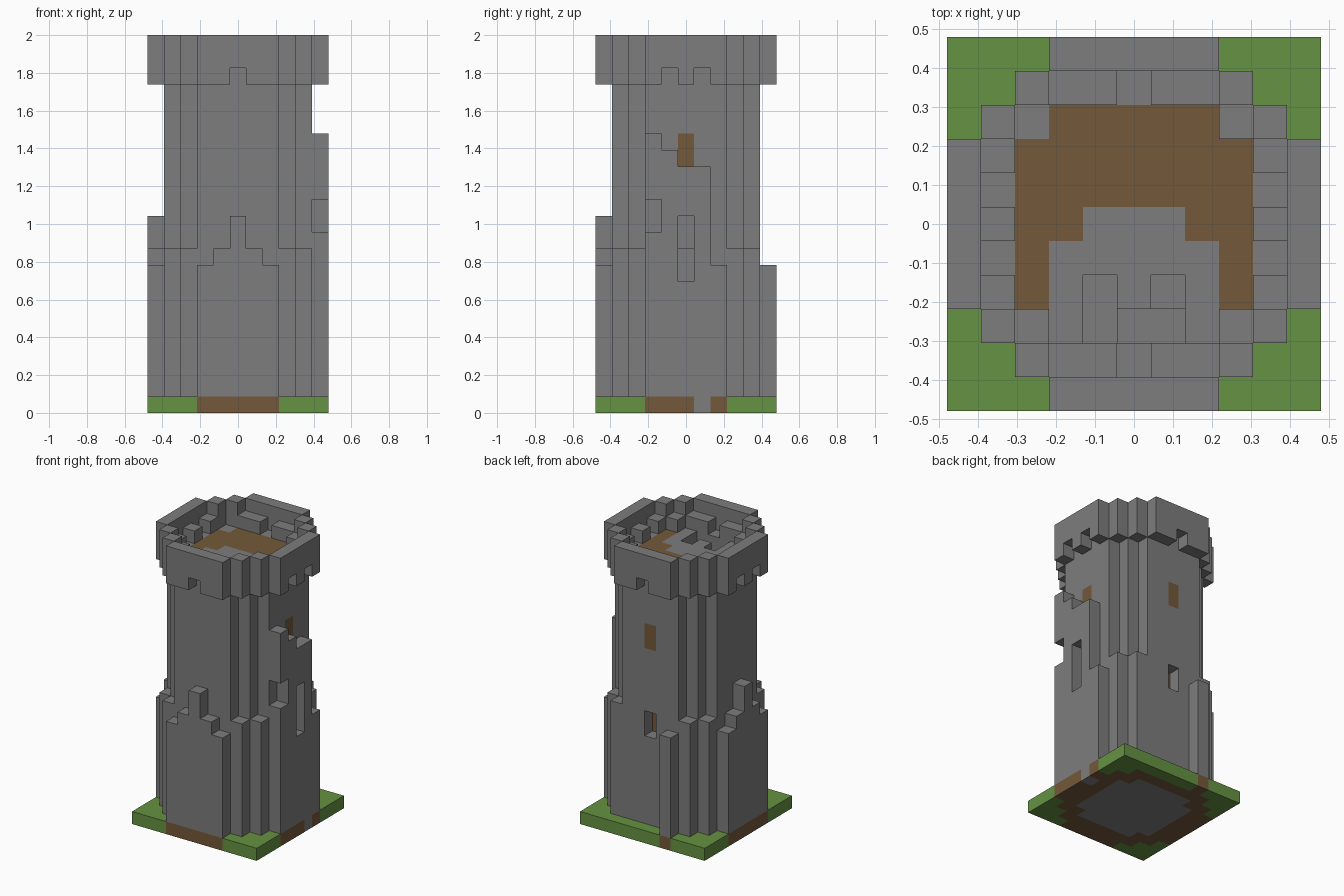
import bpy
import bmesh
from mathutils import Vector

U = 2 / 23      # edge length of one block
MID = 5         # middle column of the 11 x 11 plan

if "Cube" in bpy.data.objects:
    bpy.data.objects.remove(bpy.data.objects["Cube"], do_unlink=True)


def make_material(name, colour):
    mat = bpy.data.materials.new(name)
    mat.use_nodes = True
    mat.diffuse_color = (*colour, 1)
    bsdf = next(n for n in mat.node_tree.nodes if n.type == 'BSDF_PRINCIPLED')
    bsdf.inputs["Base Color"].default_value = (*colour, 1)
    bsdf.inputs["Roughness"].default_value = 0.9
    return mat


MATERIALS = [make_material("stone_grey", (0.205, 0.205, 0.205)),
             make_material("earth_brown", (0.175, 0.098, 0.042)),
             make_material("grass_green", (0.13, 0.29, 0.054))]
STONE, BROWN, GRASS = range(3)
blocks = {}     # (column, row, layer) -> (part name, material index)


def disk(radius):
    """Stepped round plan with a straight run of five blocks on each side."""
    return {(x, y) for x in range(11) for y in range(11)
            if max(abs(x - MID), abs(y - MID)) <= radius
            and abs(x - MID) + abs(y - MID) <= radius + 2}


def fill(part, cells, bottom, top, mat=STONE):
    """Stack blocks on the given plan cells, layers bottom to top inclusive."""
    for x, y in cells:
        for z in range(bottom, top + 1):
            blocks[x, y, z] = (part, mat)


def carve(cells, bottom, top):
    for x, y in cells:
        for z in range(bottom, top + 1):
            blocks.pop((x, y, z), None)


outer, wall, core = disk(5), disk(4), disk(3)
skirt = outer - wall
square = {(x, y) for x in range(11) for y in range(11)}
missing_skirt = {(x, 10) for x in range(4, 8)}

# Ground slab: grass, trodden earth under the walls, stone foundation
fill("ground", square, 0, 0, GRASS)
fill("ground", outer - core - missing_skirt, 0, 0, BROWN)
fill("ground", core | {(10, 6)}, 0, 0)

# Main shaft
fill("tower_shaft", wall, 1, 19)

# Ruined outer skin: corner pillars, then a stepped gable on each flank
corners = {c for c in skirt if 0 < c[0] < 10 and 0 < c[1] < 10}
fill("corner_pillars", corners, 1, 9)
gable = [8, 9, 11, 9, 8]
right_flank = [16, 15, 14, 14, 8]
for i in range(5):
    fill("front_gable", [(3 + i, 0)], 1, gable[i])
    fill("right_gable", [(0, 3 + i)], 1, gable[i])
    fill("left_broken_wall", [(10, 3 + i)], 1, right_flank[i])
fill("back_stub", [(3, 10)], 1, 8)
carve([(10, 3)], 11, 12)
carve([(10, 5)], 8, 11)

# Shuttered upper windows and recessed lower windows
for cell in [(9, 5), (5, 9)]:
    fill("upper_windows", [cell], 15, 16, BROWN)
    carve([cell], 8, 9)
fill("lower_window_back", [(5, 8)], 8, 9, BROWN)

# Parapet: tall outer ring with drain notches, lower inner ring with gaps
fill("parapet", skirt, 20, 22)
fill("parapet_step", wall - core, 20, 21)
for side in (0, 10):
    carve([(MID, side), (side, 4), (side, 6)], 20, 20)
for side in (1, 9):
    carve([(MID, side), (side, 4), (side, 6)], 21, 21)
carve([(2, 8)], 21, 21)

# Timber roof deck with a stone landing and a winding stair going down
fill("roof_deck", core, 20, 20, BROWN)
landing = {(x, y) for x in range(3, 8) for y in range(2, 5)}
fill("stair_landing", landing | {(4, 5), (5, 5), (6, 5)}, 20, 20)
carve([(6, 3)], 20, 20)
carve([(6, 2), (5, 2)], 19, 20)
carve([(4, 2), (4, 3)], 18, 20)

AXES = [Vector((1, 0, 0)), Vector((0, 1, 0)), Vector((0, 0, 1))]


def build_part(part):
    """Make one object from the exposed block faces of a part."""
    bm = bmesh.new()
    verts = {}

    def corner(p):
        key = tuple(round(c * 2) for c in p)
        if key not in verts:
            verts[key] = bm.verts.new(Vector((p.x - MID, p.y - MID, p.z + 0.5)) * U)
        return verts[key]

    for cell, (owner, mat) in blocks.items():
        if owner != part:
            continue
        centre = Vector(cell)
        for i in range(3):
            a, b = AXES[(i + 1) % 3] / 2, AXES[(i + 2) % 3] / 2
            for sign in (1, -1):
                n = AXES[i] * sign
                if tuple(int(c) for c in centre + n) in blocks:
                    continue
                m = centre + n / 2
                quad = [m - a - b, m + a - b, m + a + b, m - a + b]
                face = bm.faces.new([corner(p) for p in quad[::sign]])
                face.material_index = mat
    mesh = bpy.data.meshes.new(part)
    bm.to_mesh(mesh)
    bm.free()
    for mat in MATERIALS:
        mesh.materials.append(mat)
    bpy.context.scene.collection.objects.link(bpy.data.objects.new(part, mesh))


for part in sorted({owner for owner, _ in blocks.values()}):
    build_part(part)
